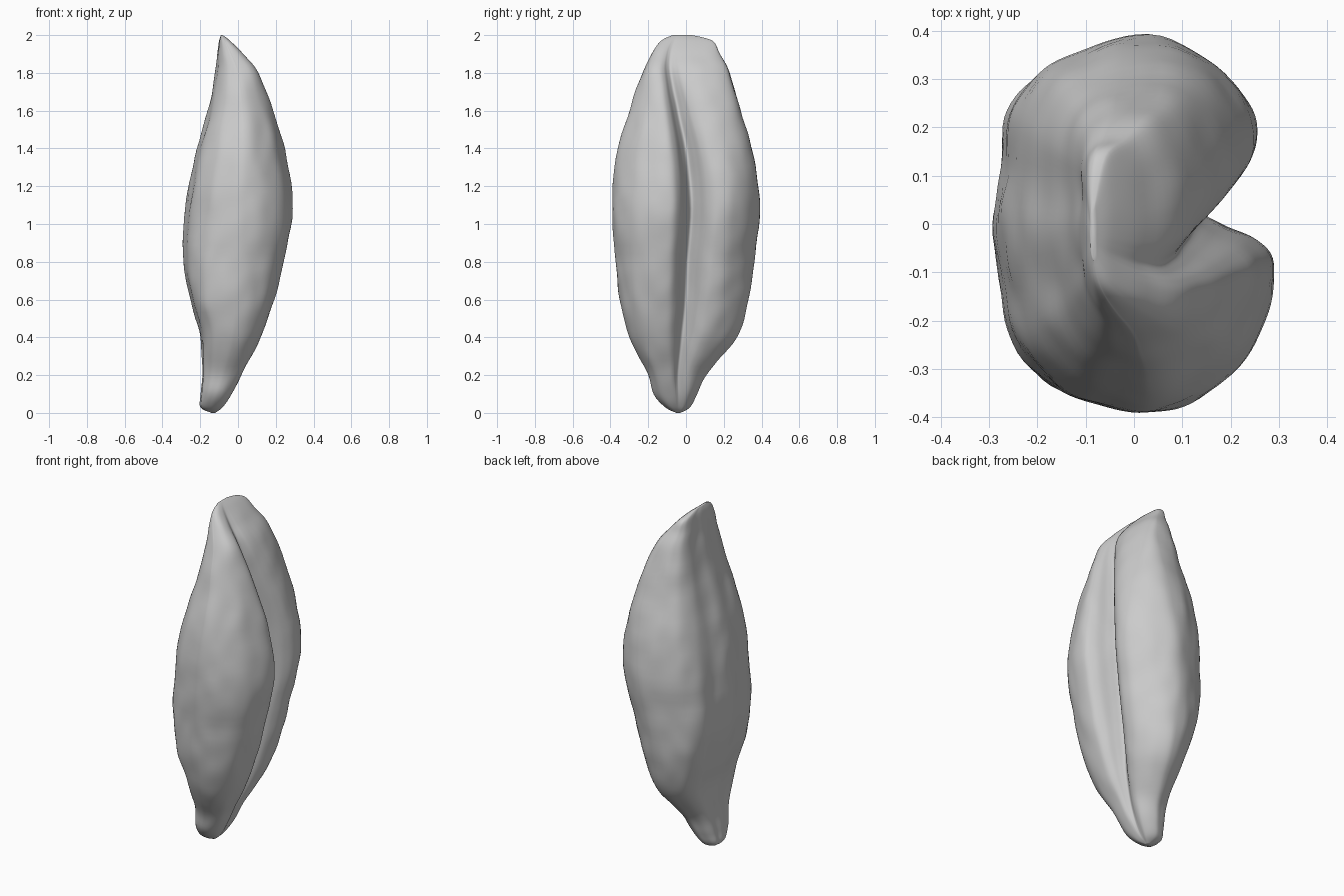
import bpy
import bmesh
from math import copysign
from mathutils import Vector, noise

default_cube = bpy.data.objects.get("Cube")
if default_cube:
    bpy.data.objects.remove(default_cube, do_unlink=True)

# Kidney-shaped cross-section with a crease on the +x side (hundredths)
SECTION = [(13, 3), (17, 7), (22, 11), (25, 17), (23, 25), (14, 34), (2, 39),
           (-10, 36), (-20, 31), (-26, 23), (-27, 12), (-29, 0), (-27, -13),
           (-25, -24), (-16, -34), (-5, -38), (4, -39), (14, -36), (24, -28),
           (28, -18), (29, -8), (25, -3), (18, 0)]

# Height, x range, y range, crease position, crease depth (hundredths)
PROFILE = [(0, -14, -12, -5, -3, -4, 0), (3, -20, -8, -11, 2, -4, 10),
           (10, -20, -3, -17, 6, -4, 30), (22, -19, 3, -21, 12, -4, 60),
           (40, -20, 12, -30, 27, -2, 90), (60, -25, 19, -35, 33, 0, 100),
           (80, -29, 24, -37, 36, 1, 100), (108, -28, 29, -39, 39, 3, 100),
           (135, -23, 26, -37, 36, 1, 100), (160, -16, 19, -30, 29, -4, 95),
           (180, -12, 11, -23, 23, -8, 75), (190, -11, 3, -18, 18, -8, 50),
           (197, -10, -4, -13, 14, -6, 30), (200, -9, -8, -7, 3, -4, 0)]

AROUND = 6     # steps between section points
UPWARD = 6     # steps between profile rows


def spline(points, steps, closed):
    """Smooth curve through points of any dimension."""
    points = [Vector(p) / 100 for p in points]
    count = len(points)

    def point(i):
        return points[i % count] if closed else points[max(0, min(count - 1, i))]

    result = []
    for i in range(count if closed else count - 1):
        a, b, c, d = (point(i + k) for k in (-1, 0, 1, 2))
        for step in range(steps):
            t = step / steps
            result.append(b + (c - a) * (t / 2)
                          + (a * 2 - b * 5 + c * 4 - d) * (t * t / 2)
                          + (b * 3 - a - c * 3 + d) * (t ** 3 / 2))
    if not closed:
        result.append(points[-1])
    return result


def ring_points(row, section):
    """Fit the cross-section to one profile row."""
    z, x_min, x_max, y_min, y_max, crease, depth = row
    x_mid, x_half = (x_min + x_max) / 2, (x_max - x_min) / 2
    y_mid, y_half = (y_min + y_max) / 2, (y_max - y_min) / 2
    shift = crease - (y_mid + y_half * 0.08)
    tip = max(0, min(1, (z - 1) / 0.7))
    heel = max(0, 1 - abs(z - 0.58) / 0.4)
    for u, v in section:
        x, y = u / 0.29, v / 0.39
        # Toward the tip the back lobe squares off and the front lobe tapers
        if y > 0:
            square = 0.55 * tip * min(1, y * 2)
            x = copysign(abs(x) ** (1 - square), x)
        elif x > 0:
            x *= 1 - 0.5 * tip * y * y
        # The -x side is broad and flat above the germ
        if x < 0:
            x = -abs(x) ** (1 - 0.4 * heel)
        slide = 0
        if x > 0:
            fill = (1 - depth) * max(0, 1 - (y / 0.6) ** 2)
            x += (0.93 - x) * fill
            slide = shift * max(0, 1 - y * y)
        yield Vector((x_mid + x * x_half, y_mid + y * y_half + slide, z))


def wrinkled(co, centre):
    """Faint bumps and wrinkles in the husk."""
    sample = Vector((co.x * 11, co.y * 11, co.z * 8))
    strength = 0.006 * min(1, (co - centre).length / 0.15)
    return co + (co - centre).normalized() * noise.noise(sample) * strength


# Skin the grain ring by ring
bm = bmesh.new()
section = spline(SECTION, AROUND, True)
rings = []
for row in spline(PROFILE, UPWARD, False):
    centre = Vector(((row[1] + row[2]) / 2, (row[3] + row[4]) / 2, row[0]))
    rings.append([bm.verts.new(wrinkled(co, centre))
                  for co in ring_points(row, section)])
for lower, upper in zip(rings, rings[1:]):
    for i in range(len(lower)):
        j = (i + 1) % len(lower)
        bm.faces.new((lower[i], lower[j], upper[j], upper[i]))
bm.faces.new(list(reversed(rings[0])))
bm.faces.new(rings[-1])
bmesh.ops.recalc_face_normals(bm, faces=bm.faces)
for face in bm.faces:
    face.smooth = True

mesh = bpy.data.meshes.new("grain")
bm.to_mesh(mesh)
bm.free()
grain = bpy.data.objects.new("grain", mesh)
bpy.context.collection.objects.link(grain)

# Plain grey husk
husk = bpy.data.materials.new("husk grey")
husk.use_nodes = True
colour = (0.6, 0.6, 0.6, 1)
husk.diffuse_color = colour
husk.node_tree.nodes["Principled BSDF"].inputs["Base Color"].default_value = colour
mesh.materials.append(husk)
